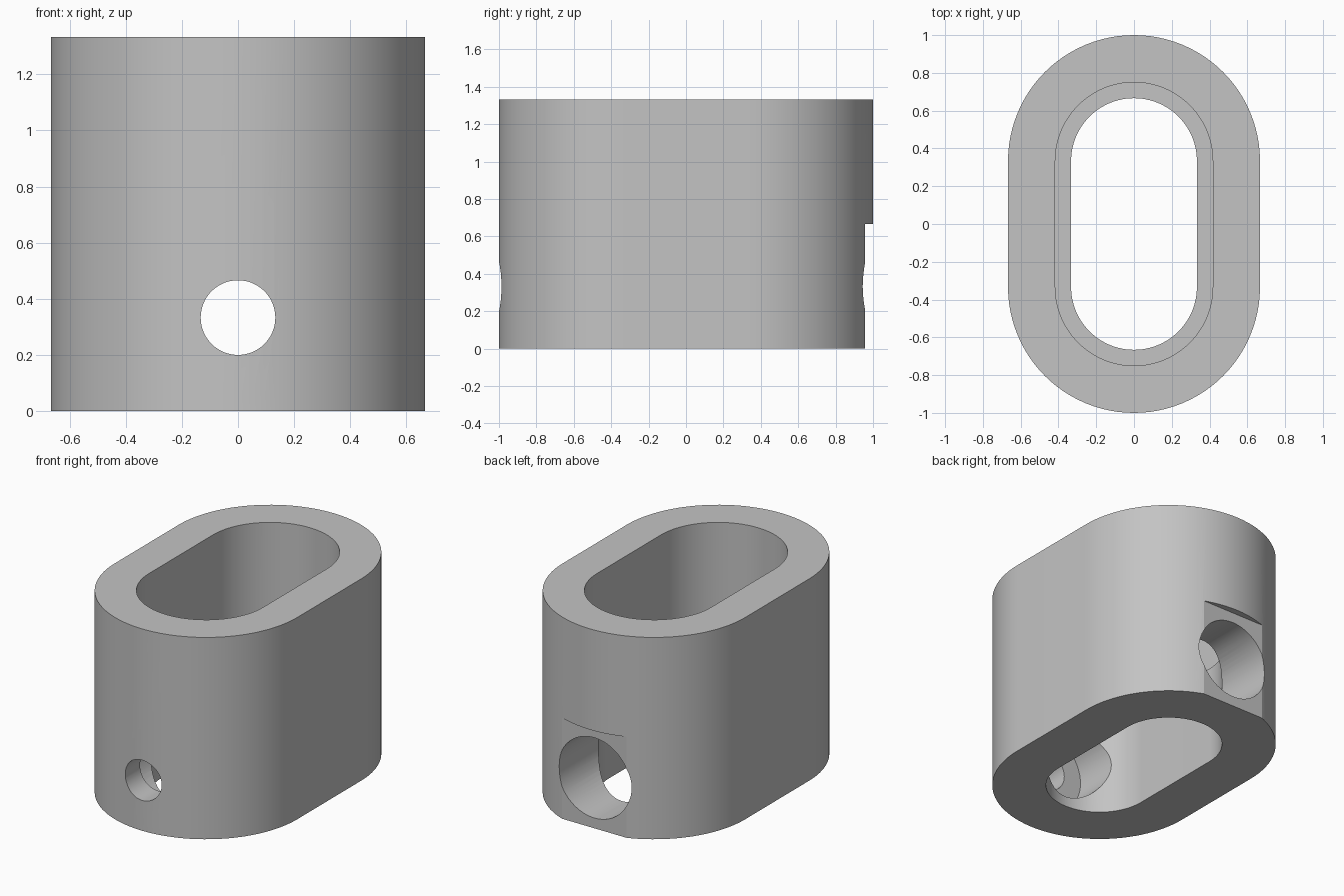
import bpy, bmesh, math

cube = bpy.data.objects.get("Cube")
if cube:
    bpy.data.objects.remove(cube, do_unlink=True)

HEIGHT, HALF, STRAIGHT = 1.333, 0.667, 0.333
HOLE_Z = 0.333

grey = bpy.data.materials.new("plain_grey")
grey.use_nodes = True
colour = (0.55, 0.55, 0.55, 1)
grey.diffuse_color = colour
grey.node_tree.nodes["Principled BSDF"].inputs["Base Color"].default_value = colour


def prism(name, outline, offset):
    """Extrude a closed 3D outline along an offset vector."""
    bm = bmesh.new()
    face = bm.faces.new([bm.verts.new(p) for p in outline])
    top = bmesh.ops.extrude_face_region(bm, geom=[face])["geom"]
    bmesh.ops.translate(bm, vec=offset,
                        verts=[v for v in top if isinstance(v, bmesh.types.BMVert)])
    bmesh.ops.recalc_face_normals(bm, faces=bm.faces)
    mesh = bpy.data.meshes.new(name)
    bm.to_mesh(mesh)
    bm.free()
    mesh.materials.append(grey)
    obj = bpy.data.objects.new(name, mesh)
    bpy.context.collection.objects.link(obj)
    return obj


def slot(name, radius, z0, z1, steps=48):
    """Upright prism with two straight sides and two round ends."""
    pts = []
    for side in (1, -1):
        for i in range(steps + 1):
            a = math.pi * i / steps
            pts.append((side * radius * math.cos(a),
                        side * (STRAIGHT + radius * math.sin(a)), z0))
    return prism(name, pts, (0, 0, z1 - z0))


def drill(name, radius, y0, y1, steps=64):
    """Cylinder running front to back at the cross-hole height."""
    pts = [(radius * math.cos(math.tau * i / steps), y0,
            HOLE_Z + radius * math.sin(math.tau * i / steps)) for i in range(steps)]
    return prism(name, pts, (0, y1 - y0, 0))


# Outer sleeve
body = slot("sleeve_body", HALF, 0, HEIGHT)

# Stepped bore, back flat, cross hole and its counterbore
flat = [(-1, 0.957, -0.2), (1, 0.957, -0.2), (1, 0.957, 0.667), (-1, 0.957, 0.667)]
cutters = [
    slot("lower_bore", 0.333, -0.2, 1.5),
    slot("upper_bore", 0.417, 0.667, 1.6),
    prism("back_flat", flat, (0, 0.4, 0)),
    drill("front_hole", 0.133, -1.3, -0.4),
    drill("back_hole", 0.265, -0.833, 1.3),
]

bpy.ops.object.select_all(action="DESELECT")
bpy.context.view_layer.objects.active = body
body.select_set(True)
for cutter in cutters:
    cutter.hide_render = True
    mod = body.modifiers.new(cutter.name, "BOOLEAN")
    mod.operation = "DIFFERENCE"
    mod.solver = "EXACT"
    mod.object = cutter
    bpy.ops.object.modifier_apply(modifier=mod.name)
    bpy.data.objects.remove(cutter, do_unlink=True)

bpy.ops.object.shade_smooth_by_angle(angle=math.radians(15))
